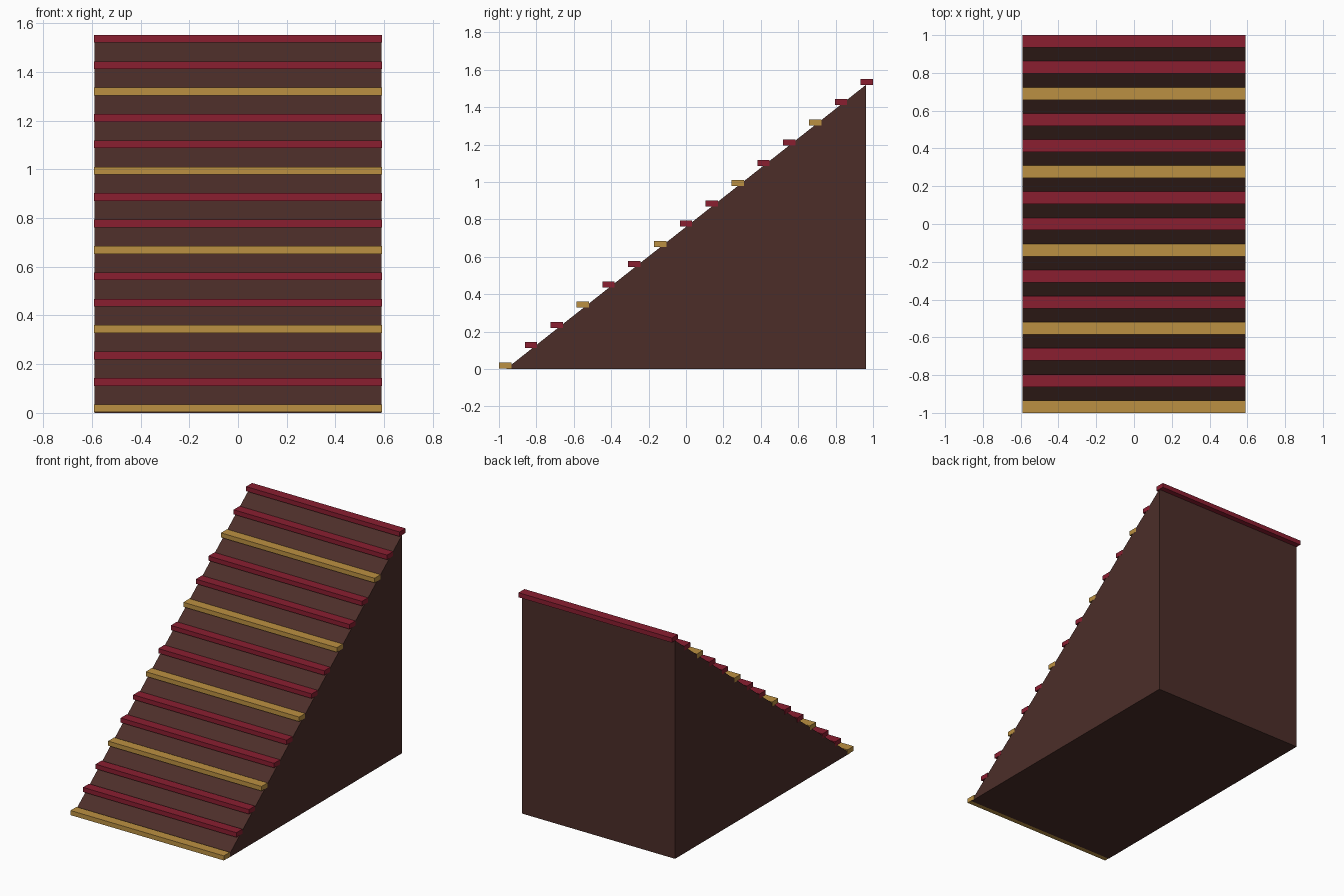
import bpy, bmesh

if "Cube" in bpy.data.objects:
    bpy.data.objects.remove(bpy.data.objects["Cube"])

HALF_W = 0.59
COUNT = 15
SLAT_D, SLAT_H = 0.066, 0.032


def material(name, rgb):
    m = bpy.data.materials.new(name)
    m.diffuse_color = (*rgb, 1)
    m.use_nodes = True
    m.node_tree.nodes["Principled BSDF"].inputs["Base Color"].default_value = m.diffuse_color
    return m


brown = material("dark_brown", (0.072, 0.027, 0.022))
red = material("deep_red", (0.254, 0.013, 0.030))
gold = material("gold", (0.50, 0.28, 0.054))


def extrude_profile(name, profile, half_w, mat):
    """Extrude a closed (y, z) profile symmetrically along x."""
    bm = bmesh.new()
    face = bm.faces.new([bm.verts.new((-half_w, y, z)) for y, z in profile])
    ext = bmesh.ops.extrude_face_region(bm, geom=[face])
    verts = [g for g in ext["geom"] if isinstance(g, bmesh.types.BMVert)]
    bmesh.ops.translate(bm, verts=verts, vec=(2 * half_w, 0, 0))
    bmesh.ops.recalc_face_normals(bm, faces=bm.faces)
    mesh = bpy.data.meshes.new(name)
    bm.to_mesh(mesh)
    bm.free()
    mesh.materials.append(mat)
    ob = bpy.data.objects.new(name, mesh)
    bpy.context.collection.objects.link(ob)
    return ob


# Solid wedge body
extrude_profile("ramp_body", [(-0.963, 0), (0.963, 0), (0.963, 1.52)], HALF_W, brown)

# Horizontal slats climbing the slope, every third one gold
for i in range(COUNT):
    t = i / (COUNT - 1)
    y = -0.967 + 1.934 * t
    z = 0.003 + 1.517 * t
    a, b = y - SLAT_D / 2, y + SLAT_D / 2
    extrude_profile(f"slat_{i + 1:02d}",
                    [(a, z), (b, z), (b, z + SLAT_H), (a, z + SLAT_H)],
                    HALF_W + 0.001, gold if i % 3 == 0 else red)
